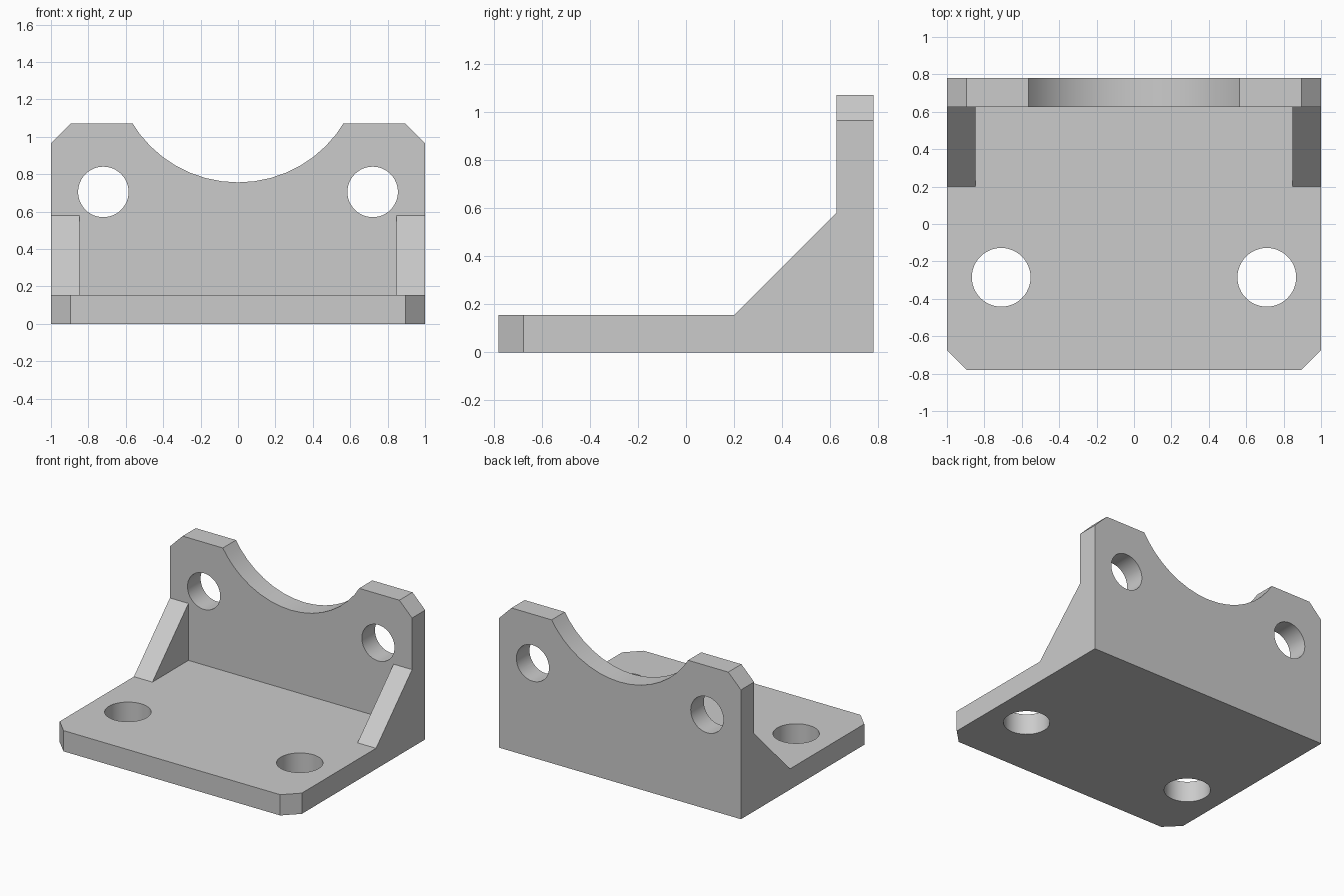
import bpy
import bmesh
import math
from mathutils import Matrix, Vector

default_cube = bpy.data.objects.get("Cube")
if default_cube:
    bpy.data.objects.remove(default_cube, do_unlink=True)

# Main dimensions
HALF_W, HALF_D, HEIGHT = 1.0, 0.78, 1.07
THICK, CHAMFER, RIB_W = 0.155, 0.105, 0.153
WALL_Y = HALF_D - THICK
RIB_Y, RIB_Z = 0.2, 0.58

grey = bpy.data.materials.new("plain_grey")
grey.use_nodes = True
grey.diffuse_color = (0.6, 0.6, 0.6, 1)
grey.node_tree.nodes["Principled BSDF"].inputs["Base Color"].default_value = (0.6, 0.6, 0.6, 1)


def finish(name, bm):
    bmesh.ops.recalc_face_normals(bm, faces=bm.faces)
    mesh = bpy.data.meshes.new(name)
    bm.to_mesh(mesh)
    bm.free()
    mesh.materials.append(grey)
    obj = bpy.data.objects.new(name, mesh)
    bpy.context.collection.objects.link(obj)
    return obj


def prism(name, points, offset):
    """Extrude a closed outline of 3D points along an offset."""
    bm = bmesh.new()
    face = bm.faces.new([bm.verts.new(p) for p in points])
    result = bmesh.ops.extrude_face_region(bm, geom=[face])
    verts = [v for v in result["geom"] if isinstance(v, bmesh.types.BMVert)]
    bmesh.ops.translate(bm, verts=verts, vec=Vector(offset))
    return finish(name, bm)


def cylinder(name, centre, radius, axis):
    bm = bmesh.new()
    turn = Matrix.Rotation(math.pi / 2, 4, "X") if axis == "Y" else Matrix()
    bmesh.ops.create_cone(bm, cap_ends=True, segments=48, radius1=radius, radius2=radius,
                          depth=0.5, matrix=Matrix.Translation(centre) @ turn)
    return finish(name, bm)


# Side profile: base plate, sloping ribs and upright wall
profile = [(-HALF_D, 0), (HALF_D, 0), (HALF_D, HEIGHT), (WALL_Y, HEIGHT),
           (WALL_Y, RIB_Z), (RIB_Y, THICK), (-HALF_D, THICK)]
bracket = prism("angle_bracket", [(-HALF_W, y, z) for y, z in profile], (2 * HALF_W, 0, 0))

# Space between the two ribs
inner = HALF_W - RIB_W
pocket = [(RIB_Y, THICK), (WALL_Y, THICK), (WALL_Y, HEIGHT), (RIB_Y, HEIGHT)]
cutters = [prism("rib_gap_cutter", [(-inner, y, z) for y, z in pocket], (2 * inner, 0, 0))]

# Round saddle in the upright wall
wall_mid = HALF_D - THICK / 2
cutters.append(cylinder("saddle_cutter", (0, wall_mid, 1.42), 0.664, "Y"))

for side in (-1, 1):
    # Bolt holes
    cutters.append(cylinder("base_hole_cutter", (side * 0.71, -0.285, THICK / 2), 0.157, "Z"))
    cutters.append(cylinder("wall_hole_cutter", (side * 0.72, wall_mid, 0.705), 0.135, "Y"))
    # Corner chamfers, with outlines reaching past the corner
    a, b = HALF_W - 2 * CHAMFER, HALF_W + CHAMFER
    front = [(a, -HALF_D - CHAMFER), (b, -HALF_D - CHAMFER), (b, -HALF_D + 2 * CHAMFER)]
    top = [(a, HEIGHT + CHAMFER), (b, HEIGHT + CHAMFER), (b, HEIGHT - 2 * CHAMFER)]
    cutters.append(prism("base_corner_cutter", [(side * x, y, -0.1) for x, y in front], (0, 0, 0.4)))
    cutters.append(prism("wall_corner_cutter", [(side * x, WALL_Y - 0.1, z) for x, z in top], (0, 0.4, 0)))

# Cut everything out of the bracket
bpy.ops.object.select_all(action="DESELECT")
bracket.select_set(True)
bpy.context.view_layer.objects.active = bracket
for cutter in cutters:
    cutter.hide_render = True
    cut = bracket.modifiers.new(cutter.name, "BOOLEAN")
    cut.operation = "DIFFERENCE"
    cut.solver = "EXACT"
    cut.object = cutter
    bpy.ops.object.modifier_apply(modifier=cut.name)
    bpy.data.objects.remove(cutter, do_unlink=True)

bpy.ops.object.shade_smooth_by_angle(angle=math.radians(30))
